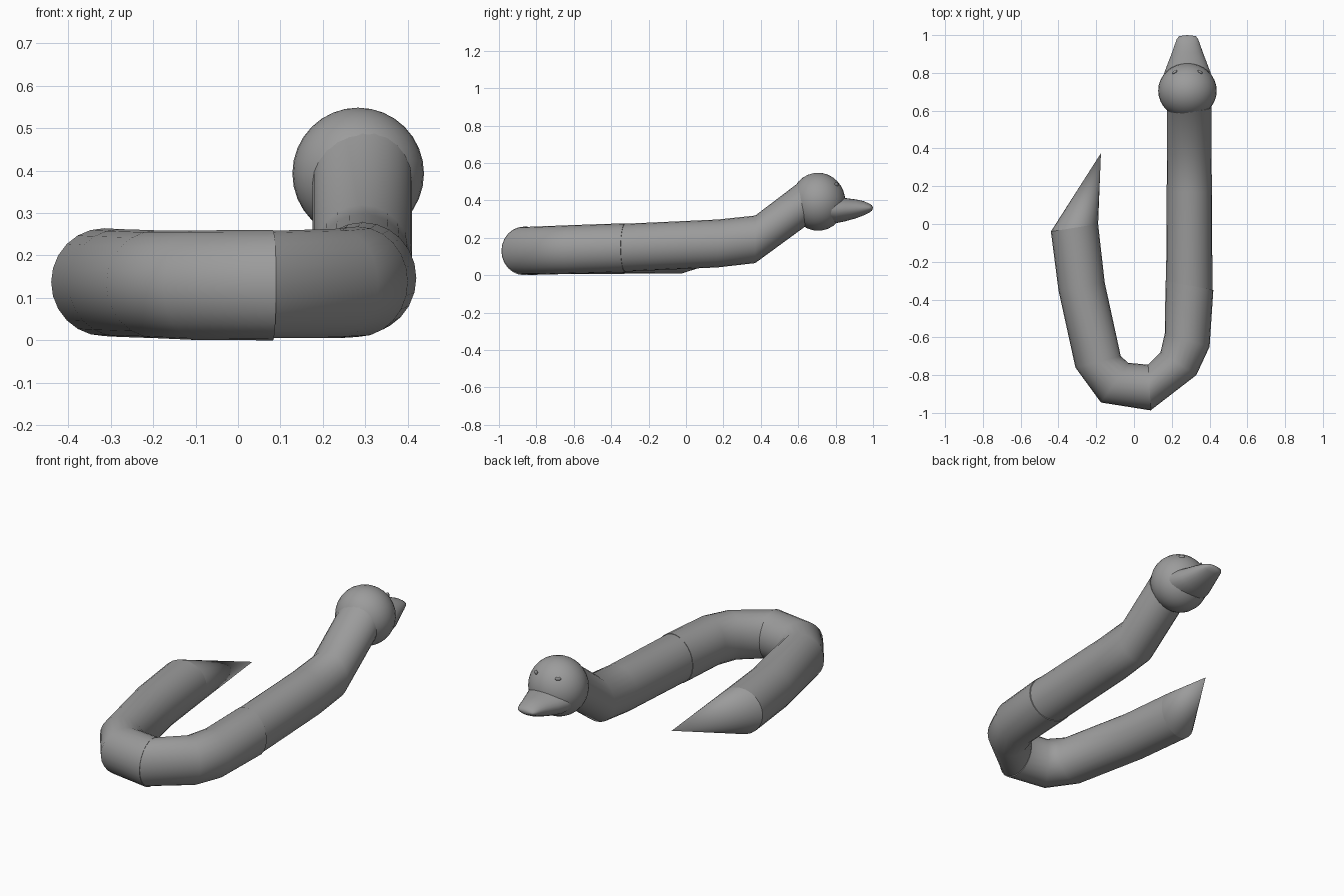
import bpy, bmesh, math
from mathutils import Vector

if "Cube" in bpy.data.objects:
    bpy.data.objects.remove(bpy.data.objects["Cube"])

grey = bpy.data.materials.new("snake grey")
grey.use_nodes = True
grey.diffuse_color = (0.33, 0.33, 0.33, 1)
grey.node_tree.nodes["Principled BSDF"].inputs["Base Color"].default_value = (0.33, 0.33, 0.33, 1)

SIDES = 24


def finish(name, bm, angle=50):
    bmesh.ops.recalc_face_normals(bm, faces=bm.faces)
    mesh = bpy.data.meshes.new(name)
    bm.to_mesh(mesh)
    bm.free()
    mesh.materials.append(grey)
    ob = bpy.data.objects.new(name, mesh)
    bpy.context.collection.objects.link(ob)
    bpy.ops.object.select_all(action="DESELECT")
    ob.select_set(True)
    bpy.context.view_layer.objects.active = ob
    bpy.ops.object.shade_smooth_by_angle(angle=math.radians(angle))
    return ob


def loft(name, rings, tip=None, angle=50):
    """Skin elliptical rings, each a centre, a sideways and an upward half axis."""
    bm = bmesh.new()
    loops = []
    for centre, side, up in rings:
        turn = [2 * math.pi * i / SIDES for i in range(SIDES)]
        loops.append([bm.verts.new(centre + side * math.cos(a) + up * math.sin(a)) for a in turn])
    for a, b in zip(loops, loops[1:]):
        for i in range(SIDES):
            j = (i + 1) % SIDES
            bm.faces.new((a[i], a[j], b[j], b[i]))
    bm.faces.new(loops[0])
    if tip:
        point = bm.verts.new(tip)
        for i in range(SIDES):
            bm.faces.new((loops[-1][i], loops[-1][(i + 1) % SIDES], point))
    else:
        bm.faces.new(loops[-1])
    return finish(name, bm, angle)


def ring(outer, inner, z, half=0.125, lean=0.0):
    """Body ring from its outer and inner edge points seen from above."""
    o, i = Vector((*outer, z)), Vector((*inner, z))
    return (o + i) / 2, (o - i) / 2, Vector((0, lean, half))


def ball(name, centre, size, turn=0):
    bm = bmesh.new()
    bmesh.ops.create_uvsphere(bm, u_segments=32, v_segments=16, radius=1)
    ob = finish(name, bm)
    ob.location, ob.scale, ob.rotation_euler.z = centre, size, turn
    return ob


# Rear half of the body and the pointed tail
tail_root = ring((-0.44, -0.04), (-0.19, 0.0), 0.137, 0.127)
loft("rear_body", [
    tail_root,
    ring((-0.40, -0.35), (-0.155, -0.31), 0.135, 0.127),
    ring((-0.31, -0.76), (-0.07, -0.70), 0.132, 0.127),
    ring((-0.175, -0.945), (-0.03, -0.735), 0.13, 0.129),
    ring((0.09, -0.987), (0.075, -0.745), 0.13, 0.13)])
loft("tail_tip", [tail_root], tip=(-0.175, 0.375, 0.14))

# Curved bend
loft("body_bend", [
    ring((0.09, -0.985), (0.07, -0.75), 0.132, 0.126),
    ring((0.33, -0.80), (0.14, -0.68), 0.134, 0.129),
    ring((0.40, -0.65), (0.163, -0.58), 0.138, 0.130),
    ring((0.42, -0.35), (0.167, -0.30), 0.147, 0.131)])

# Straight front half and raised neck
loft("front_body", [
    ring((0.415, -0.36), (0.17, -0.31), 0.147, 0.128),
    ring((0.413, 0.17), (0.173, 0.17), 0.17, 0.128),
    ring((0.41, 0.37), (0.175, 0.37), 0.192, 0.127),
    ring((0.41, 0.62), (0.175, 0.62), 0.378, 0.114, -0.022)])

# Head
HX = 0.283
ball("head", (HX, 0.706, 0.393), (0.155, 0.146, 0.155))

# Snout: y, half width, bottom and top height
profile = [(0.74, 0.132, 0.28, 0.43), (0.80, 0.123, 0.278, 0.42), (0.85, 0.104, 0.288, 0.413),
           (0.91, 0.081, 0.305, 0.405), (0.95, 0.067, 0.32, 0.396), (0.98, 0.056, 0.335, 0.383),
           (0.995, 0.044, 0.346, 0.373)]
loft("snout", [(Vector((HX, y, (lo + hi) / 2)), Vector((w, 0, 0)), Vector((0, 0, (hi - lo) / 2)))
               for y, w, lo, hi in profile], tip=(HX, 1.0, 0.36), angle=80)

# Slanted eyes
for name, s in (("left_eye", 1), ("right_eye", -1)):
    ball(name, (HX + s * 0.067, 0.805, 0.486), (0.015, 0.007, 0.011), -s * 0.6)
